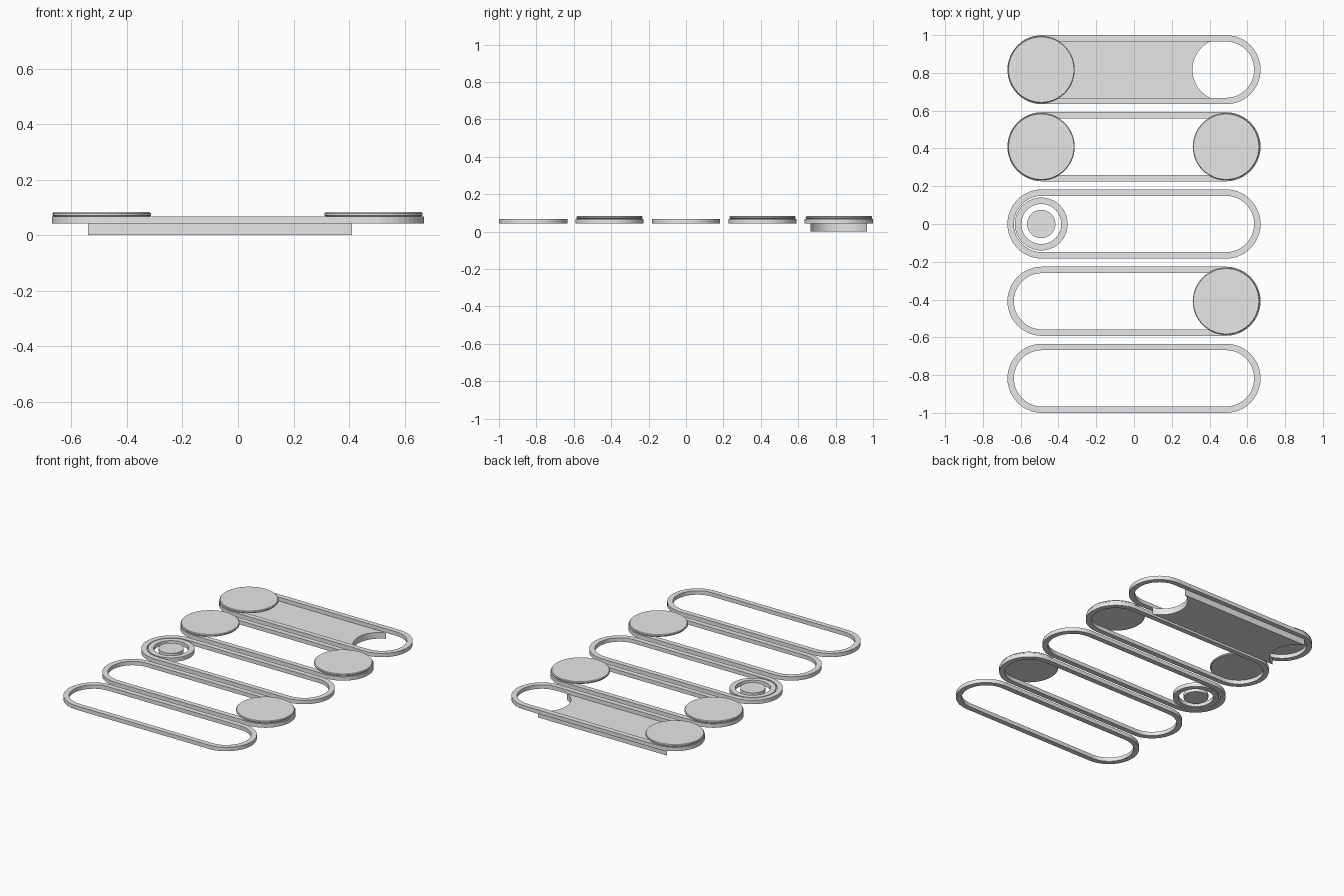
import bpy, bmesh, math

if "Cube" in bpy.data.objects:
    bpy.data.objects.remove(bpy.data.objects["Cube"])

grey = bpy.data.materials.new("light_grey")
grey.diffuse_color = (0.8, 0.8, 0.8, 1)
grey.use_nodes = True
grey.node_tree.nodes["Principled BSDF"].inputs["Base Color"].default_value = grey.diffuse_color

R, HALF, WALL = 0.183, 0.487, 0.034      # track end radius, half length, wall width
Z0, Z1 = 0.042, 0.068                    # track bottom and top
ROWS = [0.817, 0.409, 0.0, -0.409, -0.817]


def arc(cx, cy, r, a0, a1, n):
    return [(cx + r * math.cos(a0 + (a1 - a0) * i / n),
             cy + r * math.sin(a0 + (a1 - a0) * i / n)) for i in range(n + 1)]


def stadium(y, r, half, n=24):
    q = math.pi / 2
    return arc(half, y, r, -q, q, n) + arc(-half, y, r, q, 3 * q, n)


def finish(name, bm):
    bmesh.ops.recalc_face_normals(bm, faces=bm.faces)
    me = bpy.data.meshes.new(name)
    bm.to_mesh(me)
    bm.free()
    me.materials.append(grey)
    ob = bpy.data.objects.new(name, me)
    bpy.context.collection.objects.link(ob)
    return ob


def ring(name, outer, inner, z0, z1):
    bm = bmesh.new()
    loops = [[bm.verts.new((x, y, z)) for x, y in pts]
             for pts, z in ((outer, z0), (outer, z1), (inner, z1), (inner, z0))]
    n = len(outer)
    for k in range(4):
        a, b = loops[k], loops[(k + 1) % 4]
        for i in range(n):
            j = (i + 1) % n
            bm.faces.new((a[i], a[j], b[j], b[i]))
    return finish(name, bm)


def stack(name, layers):
    """Solid from matching outlines at rising heights, capped at both ends."""
    bm = bmesh.new()
    loops = [[bm.verts.new((x, y, z)) for x, y in pts] for pts, z in layers]
    n = len(loops[0])
    for a, b in zip(loops, loops[1:]):
        for i in range(n):
            j = (i + 1) % n
            bm.faces.new((a[i], a[j], b[j], b[i]))
    bm.faces.new(loops[0])
    bm.faces.new(loops[-1])
    return finish(name, bm)


def circle(x, y, r, n=48):
    return arc(x, y, r, 0, 2 * math.pi, n)[:-1]


# Track outlines
for i, y in enumerate(ROWS):
    ring(f"track_{i + 1}", stadium(y, R, HALF), stadium(y, R - WALL, HALF), Z0, Z1)

# Round knobs with a slightly bevelled rim
for i, (x, y) in enumerate([(-0.491, ROWS[0]), (-0.491, ROWS[1]),
                            (0.488, ROWS[1]), (0.488, ROWS[3])]):
    stack(f"knob_{i + 1}", [(circle(x, y, 0.173), Z1), (circle(x, y, 0.177), 0.072),
                            (circle(x, y, 0.177), 0.079), (circle(x, y, 0.173), 0.083)])

# Ring and dot in the middle track
ring("small_ring", circle(-0.491, 0, 0.14), circle(-0.491, 0, 0.106), Z0, Z1)
stack("small_dot", [(circle(-0.491, 0, 0.075), Z0), (circle(-0.491, 0, 0.075), Z1)])

# Fill slab under the back track, with a hollowed curve at each end
yc, hw, r = ROWS[0], 0.152, 0.165
t = math.asin(hw / r)
d = r * math.cos(t)
right = arc(0.41 + d, yc, r, math.pi + t, math.pi - t, 20)
left = arc(-0.54 - d, yc, r, t, -t, 20)
slab = right + left
stack("fill_slab", [(slab, 0.0), (slab, Z0)])
